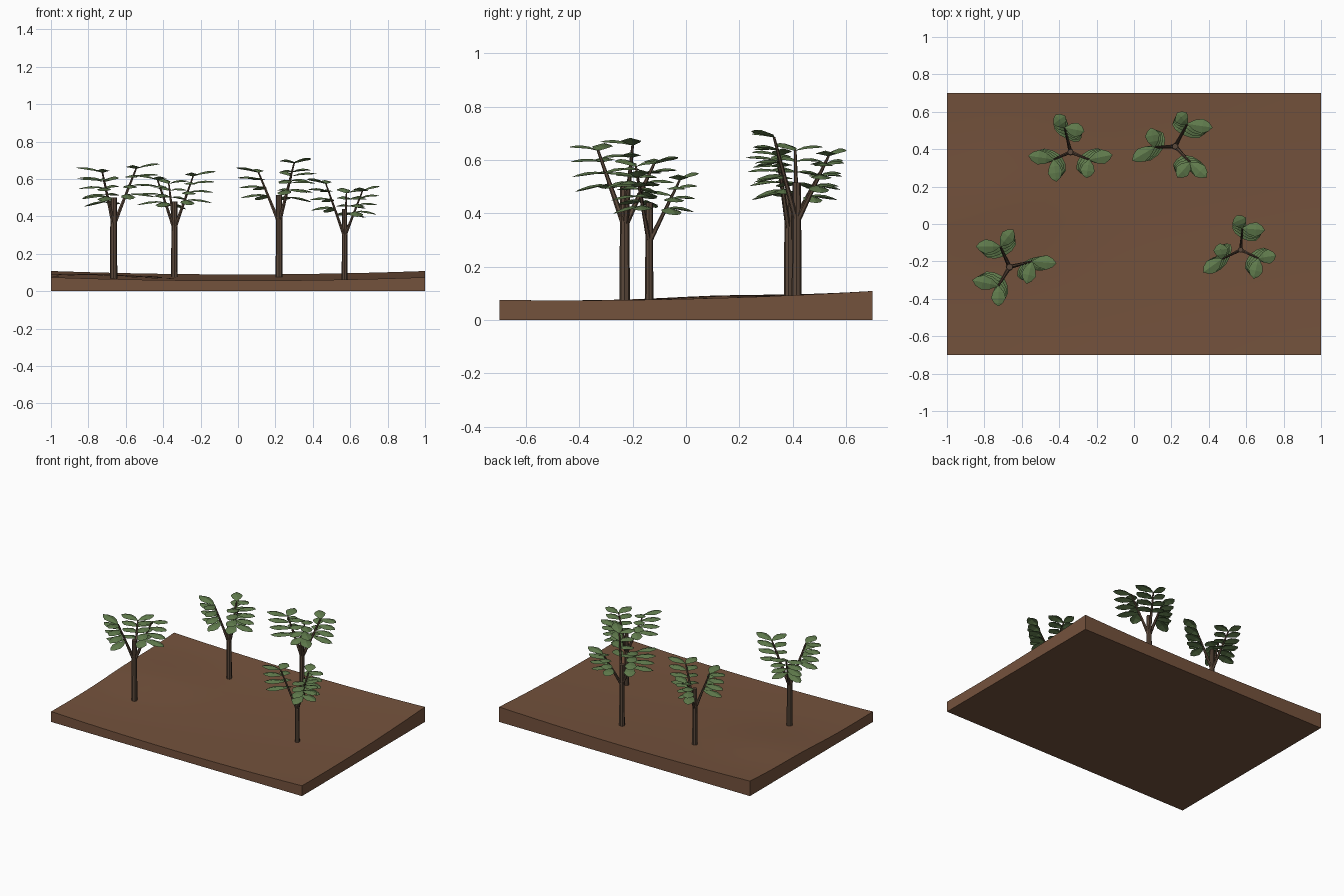
import bpy, bmesh, math
from mathutils import Vector

if "Cube" in bpy.data.objects:
    bpy.data.objects.remove(bpy.data.objects["Cube"])


def material(name, col):
    m = bpy.data.materials.new(name)
    m.diffuse_color = (*col, 1)
    m.use_nodes = True
    m.node_tree.nodes["Principled BSDF"].inputs["Base Color"].default_value = m.diffuse_color
    return m


SOIL = material("soil brown", (0.175, 0.085, 0.046))
BARK = material("bark brown", (0.105, 0.066, 0.043))
LEAF = material("leaf green", (0.115, 0.195, 0.072))


def finish(bm, name, mat):
    me = bpy.data.meshes.new(name)
    bm.to_mesh(me)
    bm.free()
    me.materials.append(mat)
    ob = bpy.data.objects.new(name, me)
    bpy.context.collection.objects.link(ob)
    return ob


# gently dished soil slab
def height(x, y):
    bump = 0.016 * math.exp(-((x + 0.75) / 0.35) ** 2 - ((y - 0.12) / 0.28) ** 2)
    return 0.055 + 0.018 * x * x + 0.0265 * (y + 0.45) ** 2 + bump


bm = bmesh.new()
NX, NY = 20, 14
g = [[bm.verts.new((-1 + 2 * i / NX, -0.7 + 1.4 * j / NY, 0)) for j in range(NY + 1)]
     for i in range(NX + 1)]
for i in range(NX):
    for j in range(NY):
        bm.faces.new((g[i][j], g[i + 1][j], g[i + 1][j + 1], g[i][j + 1]))
ext = bmesh.ops.extrude_face_region(bm, geom=bm.faces[:], use_keep_orig=True)
for v in ext["geom"]:
    if isinstance(v, bmesh.types.BMVert):
        v.co.z = height(v.co.x, v.co.y)
bmesh.ops.recalc_face_normals(bm, faces=bm.faces[:])
ground = finish(bm, "ground", SOIL)
for p in ground.data.polygons:
    p.use_smooth = p.normal.z > 0.5


# tapered round rod between two points
def rod(bm, a, b, r1, r2, sides):
    d = b - a
    res = bmesh.ops.create_cone(bm, cap_ends=True, segments=sides, radius1=r1,
                                radius2=r2, depth=d.length)
    q = Vector((0, 0, 1)).rotation_difference(d)
    for v in res["verts"]:
        v.co = q @ v.co + (a + b) / 2


# arched oval leaf, folded along its midrib
def leaf(bm, a, b, width):
    d = b - a
    side = Vector((-d.y, d.x, 0)).normalized()
    up = Vector((0, 0, 1))
    rows = []
    for t, w in ((0, 0.08), (0.3, 0.75), (0.6, 1.0), (0.85, 0.6)):
        c = a + d * t + up * 0.05 * t * (1 - t)
        e = side * width * 0.5 * w
        drop = up * width * 0.14 * w
        rows.append([bm.verts.new(p) for p in (c - e - drop, c, c + e - drop)])
    for p, q in zip(rows, rows[1:]):
        for k in (0, 1):
            bm.faces.new((p[k + 1], p[k], q[k], q[k + 1]))
    tip = bm.verts.new(b)
    for k in (0, 1):
        bm.faces.new((rows[-1][k + 1], rows[-1][k], tip))


# x, y, trunk top, radius, branches: (tip x, tip y, leaf top z, two leaf tip xy pairs)
TREES = [
    (-0.665, -0.23, 0.50, 0.020, [(-.05, .11, .62, (.02, .20), (-.18, .11)),
                                  (.12, .03, .69, (.25, .02), (.09, -.09)),
                                  (-.06, -.10, .67, (-.20, -.07), (-.06, -.21))]),
    (-0.34, 0.385, 0.48, 0.018, [(-.03, .13, .61, (-.08, .20), (.075, .11)),
                                 (.10, -.04, .65, (.225, -.015), (.085, -.14)),
                                 (-.09, -.04, .63, (-.225, -.02), (-.075, -.16))]),
    (0.22, 0.415, 0.515, 0.019, [(.065, .12, .65, (.01, .18), (.20, .10)),
                                 (.08, -.085, .72, (.17, -.165), (.01, -.165)),
                                 (-.11, -.005, .67, (-.23, -.075), (-.13, .10))]),
    (0.57, -0.138, 0.44, 0.016, [(.01, .115, .56, (-.02, .185), (.13, .105)),
                                 (.095, -.045, .57, (.19, -.03), (.07, -.155)),
                                 (-.10, -.05, .61, (-.20, -.12), (-.11, .035))]),
]
LEVELS = 4
for n, (x, y, top, r, branches) in enumerate(TREES, 1):
    # trunk with three forking branches
    wood, green = bmesh.new(), bmesh.new()
    rod(wood, Vector((x, y, height(x, y) - 0.02)), Vector((x, y, top)), r, r * 0.85, 8)
    fork = Vector((x, y, top - 0.15))
    for bx, by, z, *tips in branches:
        end = Vector((x + bx, y + by, z - 0.035))
        rod(wood, fork, end, r * 0.6, r * 0.25, 6)
        # stacked leaf pairs along the branch
        for k in range(LEVELS):
            f = k / (LEVELS - 1)
            base = fork.lerp(end, 0.55 + 0.45 * f)
            for s, (tx, ty) in enumerate(tips):
                target = Vector((x + tx, y + ty, 0))
                flat = Vector((base.x, base.y, 0)).lerp(target, 0.86 + 0.14 * f)
                lift = -0.015 + 0.04 * f - 0.012 * s
                leaf(green, base, Vector((flat.x, flat.y, base.z + lift)), 0.078)
    finish(wood, f"tree_{n}_trunk_and_branches", BARK)
    finish(green, f"tree_{n}_leaves", LEAF)
